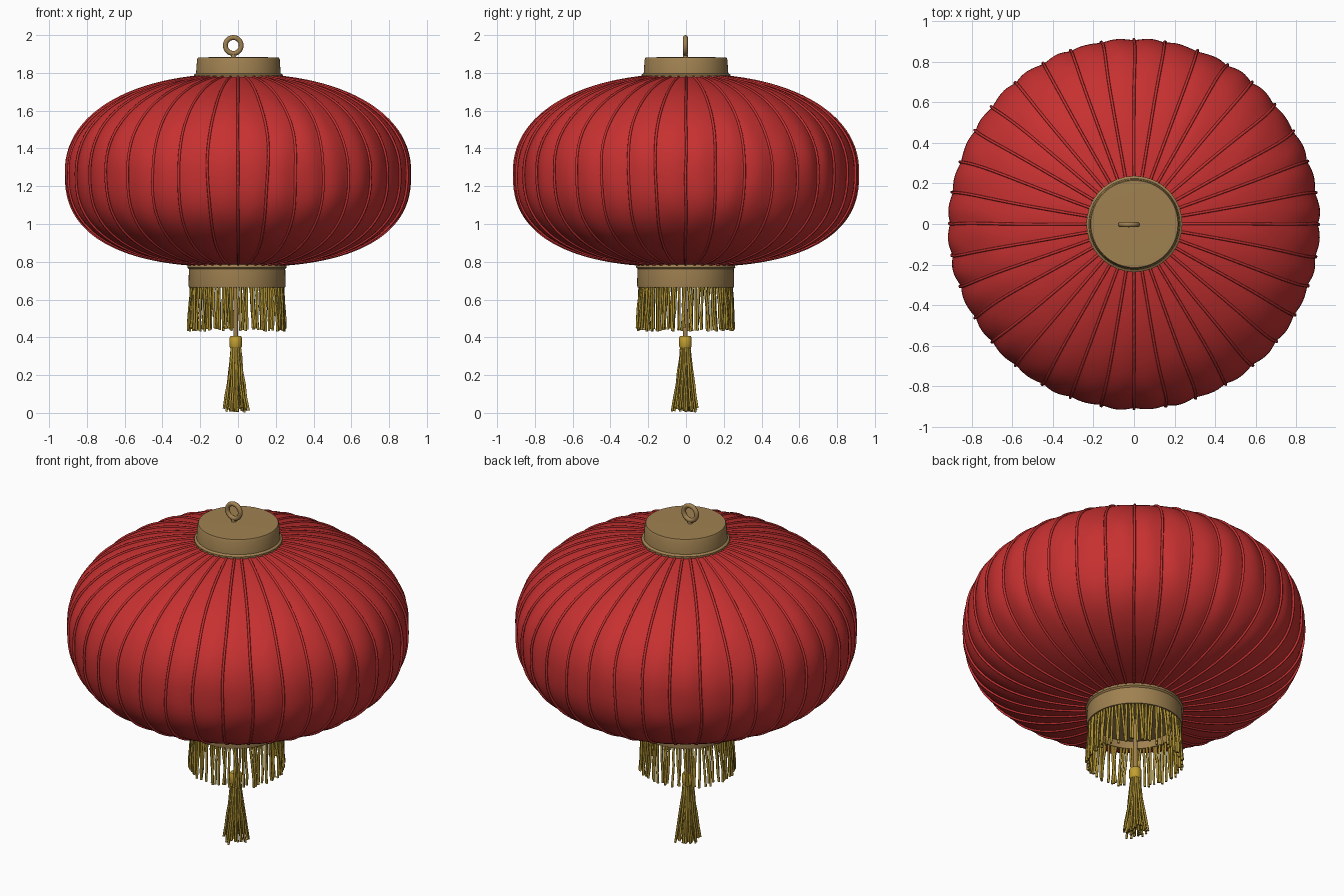
import bpy, bmesh, math, random
from mathutils import Vector, noise

random.seed(4)
if "Cube" in bpy.data.objects:
    bpy.data.objects.remove(bpy.data.objects["Cube"], do_unlink=True)

RIBS = 36
MID, RADIUS = 1.27, 0.905


def material(name, r, g, b):
    m = bpy.data.materials.new(name)
    m.use_nodes = True
    m.diffuse_color = (r, g, b, 1)
    m.node_tree.nodes["Principled BSDF"].inputs["Base Color"].default_value = (r, g, b, 1)
    return m


red = material("red_silk", 0.57, 0.03, 0.03)
bronze = material("aged_bronze", 0.35, 0.22, 0.082)
thread = material("gold_thread", 0.42, 0.28, 0.032)
gold = material("bright_gold", 0.55, 0.35, 0.03)


def link(name, data, mat):
    ob = bpy.data.objects.new(name, data)
    bpy.context.scene.collection.objects.link(ob)
    data.materials.append(mat)
    return ob


def smooth(ob):
    bpy.ops.object.select_all(action='DESELECT')
    ob.select_set(True)
    bpy.context.view_layer.objects.active = ob
    bpy.ops.object.shade_smooth_by_angle(angle=math.radians(40))


def lathe(name, rings, mat, segments=64, centre=(0, 0)):
    """Surface of revolution through (radius, z) points, closed at radius zero."""
    bm = bmesh.new()
    verts = [bm.verts.new((r + centre[0], centre[1], z)) for r, z in rings]
    edges = [bm.edges.new(pair) for pair in zip(verts, verts[1:])]
    bmesh.ops.spin(bm, geom=verts + edges, cent=(*centre, 0), axis=(0, 0, 1),
                   angle=math.tau, steps=segments)
    bmesh.ops.remove_doubles(bm, verts=bm.verts, dist=0.0002)
    bmesh.ops.recalc_face_normals(bm, faces=bm.faces)
    me = bpy.data.meshes.new(name)
    bm.to_mesh(me)
    bm.free()
    ob = link(name, me, mat)
    smooth(ob)
    return ob


def tubes(name, paths, thickness, mat):
    """Many round strands in one curve object."""
    cu = bpy.data.curves.new(name, 'CURVE')
    cu.dimensions = '3D'
    cu.bevel_depth = thickness
    cu.bevel_resolution = 1
    cu.use_fill_caps = True
    for path in paths:
        sp = cu.splines.new('POLY')
        sp.points.add(len(path) - 1)
        for point, co in zip(sp.points, path):
            point.co = (*co, 1)
        sp.use_smooth = True
    return link(name, cu, mat)


def polar(r, angle, z, cx=0.0, cy=0.0):
    return Vector((cx + r * math.cos(angle), cy + r * math.sin(angle), z))


def outline(t):
    """Radius and height of the lantern, fuller below; t runs from bottom to top."""
    a = math.radians(-79 + 158 * t)
    height, power = (0.52, 2 / 2.2) if a > 0 else (-0.492, 2 / 2.5)
    return RADIUS * math.cos(a) ** power, MID + height * abs(math.sin(a)) ** power


def sway(a, z):
    """Slight sideways wandering shared by the ribs and panels."""
    return a + 0.018 * noise.noise(polar(4, a, z * 3))


# Silk body: panels puff out between the ribs, with faint creases
STEPS, ACROSS = 48, 8
bm = bmesh.new()
rows = []
for i in range(STEPS + 1):
    r, z = outline(i / STEPS)
    row = []
    for j in range(RIBS * ACROSS):
        a = math.tau * j / (RIBS * ACROSS)
        puff = abs(math.sin(a * RIBS / 2))
        crease = noise.noise(polar(r * 5, a, z * 4)) * 0.009 * puff
        row.append(bm.verts.new(polar(r * (1 + 0.012 * puff) + crease, sway(a, z), z)))
    rows.append(row)
for low, high in zip(rows, rows[1:]):
    for j in range(len(low)):
        k = (j + 1) % len(low)
        bm.faces.new((low[j], low[k], high[k], high[j]))
me = bpy.data.meshes.new("silk_body")
bm.to_mesh(me)
bm.free()
smooth(link("silk_body", me, red))

# Ribs following the body outline
paths = []
for k in range(RIBS):
    path = []
    for i in range(STEPS + 1):
        r, z = outline(i / STEPS)
        path.append(polar(r + 0.006, sway(math.tau * k / RIBS, z), z))
    paths.append(path)
tubes("ribs", paths, 0.007, red)

# Top cap with a flared lip, and hanging ring on a short stem
lathe("top_cap", [(0, 1.75), (0.225, 1.75), (0.236, 1.775), (0.236, 1.79), (0.224, 1.798),
                  (0.219, 1.87), (0.214, 1.882), (0, 1.885)], bronze, centre=(0.002, 0))
lathe("ring_stem", [(0, 1.875), (0.014, 1.875), (0.012, 1.902), (0, 1.902)],
      bronze, 12, (-0.025, -0.003))
bpy.ops.mesh.primitive_torus_add(location=(-0.025, -0.003, 1.945), rotation=(math.pi / 2, 0, 0),
                                 major_radius=0.042, minor_radius=0.013,
                                 major_segments=32, minor_segments=10)
ring = bpy.context.object
ring.name = "hanging_ring"
ring.data.materials.append(bronze)
smooth(ring)

# Bottom band, hollow from below
lathe("bottom_band", [(0, 0.785), (0.26, 0.785), (0.263, 0.77), (0.255, 0.762), (0.257, 0.675),
                      (0.255, 0.665), (0.236, 0.665), (0.236, 0.71), (0, 0.71)],
      bronze, centre=(-0.005, -0.002))

# Fringe around the band
paths = []
for k in range(84):
    a = math.tau * (k + random.uniform(-0.3, 0.3)) / 84
    drift, flare = random.uniform(-0.08, 0.08), random.uniform(0, 0.018)
    end = random.uniform(0.43, 0.45)
    paths.append([polar(0.243 + flare * t + random.uniform(-0.003, 0.003),
                        a + drift * t + random.uniform(-0.01, 0.01),
                        0.68 + (end - 0.68) * t, -0.006, -0.002)
                  for t in (0, 0.25, 0.5, 0.75, 1)])
tubes("fringe", paths, 0.0068, thread)

# Central tassel: cord, binding and spreading strands
CX, CY = -0.012, -0.003
lathe("tassel_cord", [(0, 0.72), (0.012, 0.72), (0.012, 0.395), (0, 0.395)],
      bronze, 12, (CX, CY))
lathe("tassel_binding", [(0, 0.407), (0.028, 0.407), (0.033, 0.398), (0.033, 0.352),
                         (0.028, 0.343), (0, 0.343)], gold, 24, (CX, CY))
paths = []
for k in range(38):
    a = k * 2.4
    share = math.sqrt((k + 0.5) / 38)
    end = random.uniform(0.003, 0.03)
    paths.append([polar(share * (0.025 + 0.046 * t ** 1.4) + random.uniform(-0.003, 0.003),
                        a + random.uniform(-0.06, 0.06), 0.36 + (end - 0.36) * t, CX, CY)
                  for t in (0, 0.2, 0.4, 0.6, 0.8, 1)])
tubes("tassel_strands", paths, 0.0062, thread)
